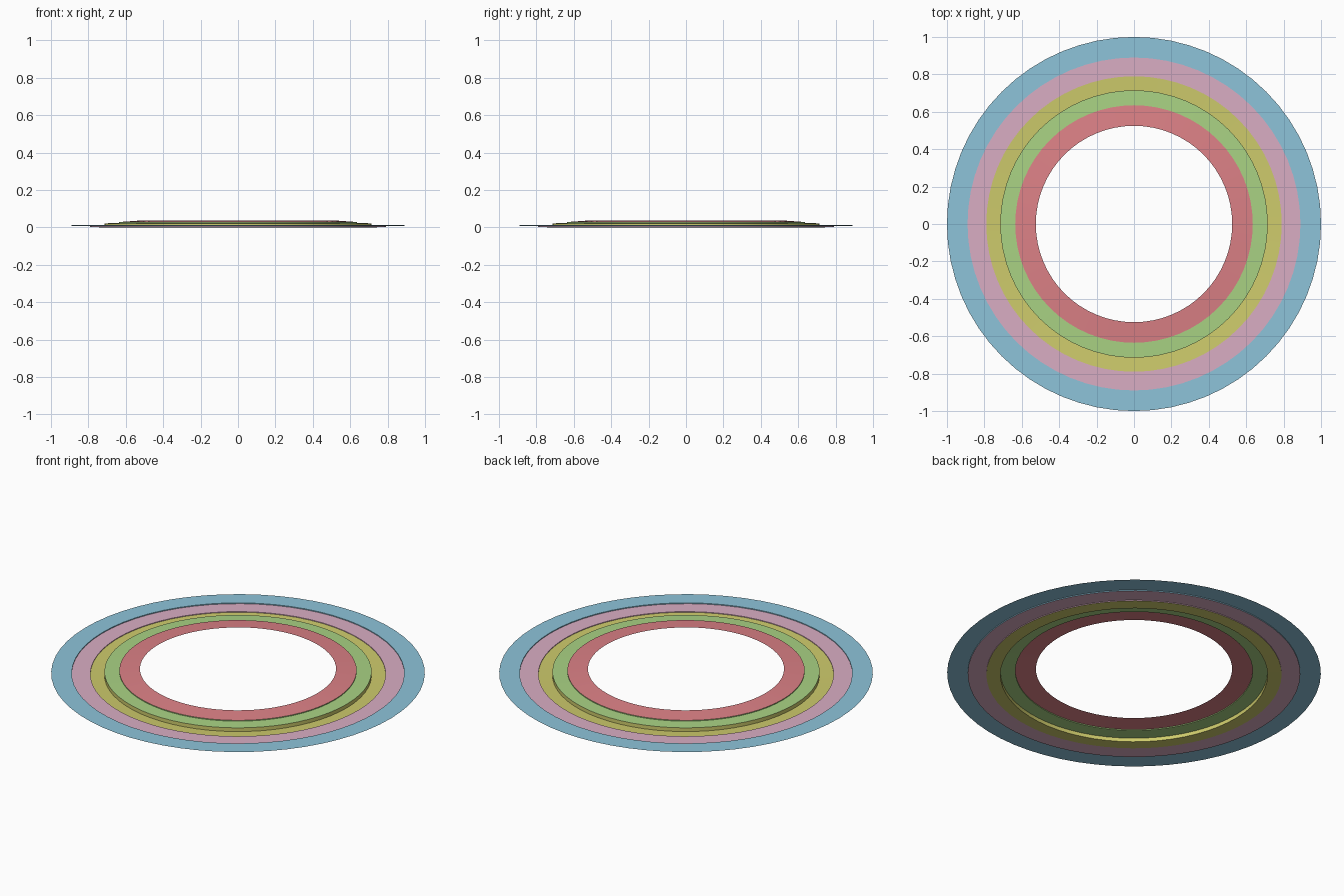
import bpy, math

cube = bpy.data.objects.get("Cube")
if cube:
    bpy.data.objects.remove(cube, do_unlink=True)

SEGMENTS = 64


def material(name, color):
    m = bpy.data.materials.new(name)
    m.use_nodes = True
    m.diffuse_color = (*color, 1)
    m.node_tree.nodes["Principled BSDF"].inputs["Base Color"].default_value = (*color, 1)
    return m


def ring(name, profile, mat):
    """Lathe an open (radius, height) profile, listed from outside to inside."""
    verts, faces = [], []
    n = len(profile)
    for i in range(SEGMENTS):
        a = 2 * math.pi * i / SEGMENTS
        verts += [(r * math.cos(a), r * math.sin(a), z) for r, z in profile]
        j = (i + 1) % SEGMENTS
        faces += [(i * n + k, j * n + k, j * n + k + 1, i * n + k + 1) for k in range(n - 1)]
    mesh = bpy.data.meshes.new(name)
    mesh.from_pydata(verts, [], faces)
    mesh.materials.append(mat)
    obj = bpy.data.objects.new(name, mesh)
    bpy.context.collection.objects.link(obj)
    bpy.ops.object.select_all(action="DESELECT")
    obj.select_set(True)
    bpy.context.view_layer.objects.active = obj
    bpy.ops.object.shade_smooth_by_angle(angle=math.radians(40))


# Flat outer bands, each stepping down to the next one inward
ring("outer_blue_band", [(1.0, 0.012), (0.89, 0.012), (0.89, 0.007)],
     material("sky blue", (0.27, 0.55, 0.70)))
ring("pink_band", [(0.89, 0.007), (0.79, 0.007), (0.79, 0.003)],
     material("soft pink", (0.70, 0.42, 0.55)))

# Lowest band, with the upright wall that carries the raised inner bands
ring("yellow_band", [(0.79, 0.003), (0.715, 0.0), (0.715, 0.022)],
     material("mustard yellow", (0.62, 0.60, 0.15)))

# Raised inner bands
ring("green_band", [(0.715, 0.022), (0.635, 0.024), (0.635, 0.029)],
     material("leaf green", (0.40, 0.65, 0.23)))
ring("inner_red_band", [(0.635, 0.029), (0.525, 0.037)],
     material("coral red", (0.72, 0.22, 0.24)))
